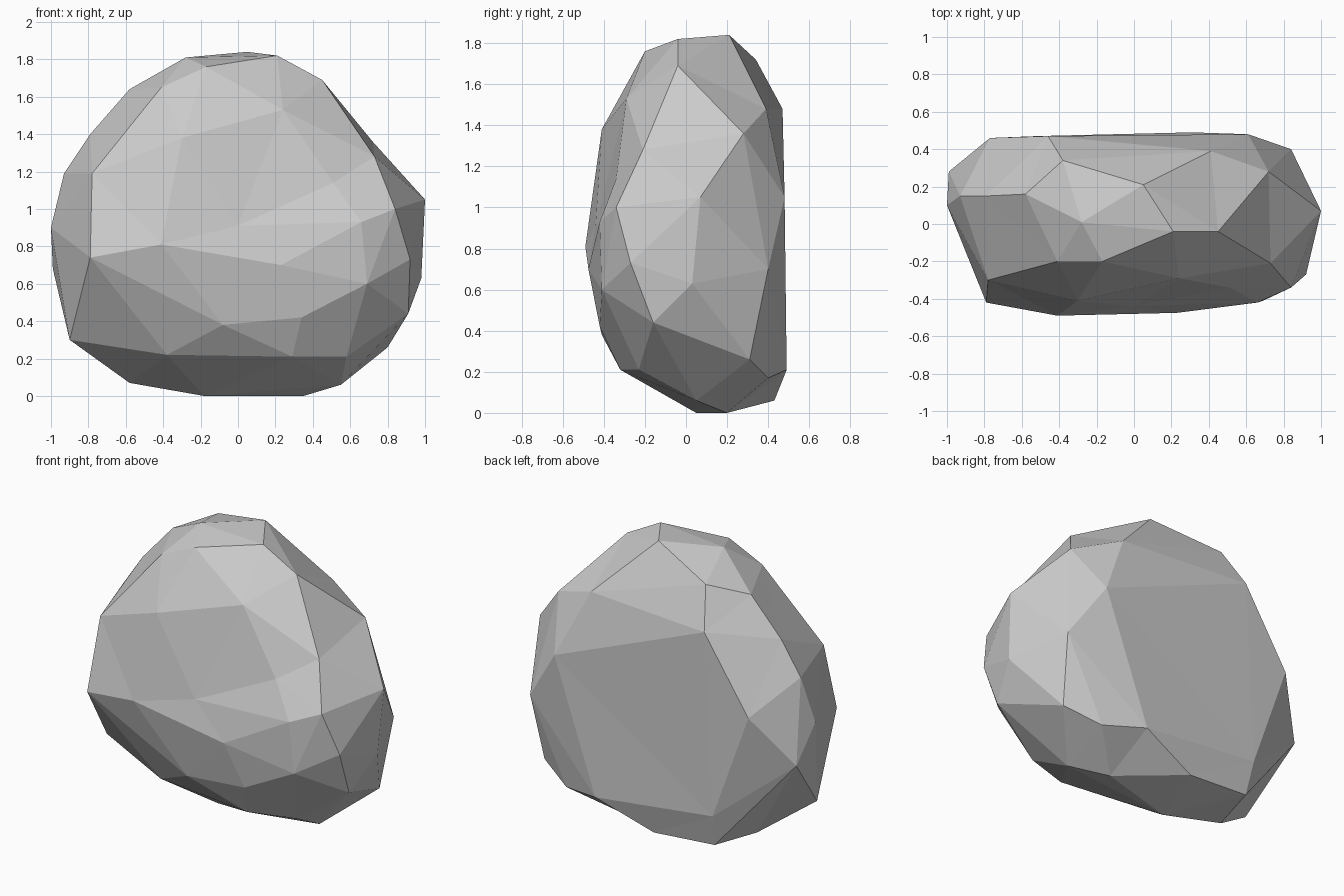
import bpy, bmesh
from mathutils import Vector

# Corner points of the boulder, by region
corners = [
    # crown
    (0.05, 0.21, 1.84), (0.21, -0.04, 1.82), (-0.28, 0.01, 1.81), (-0.38, 0.34, 1.72),
    (0.45, -0.04, 1.69), (-0.17, -0.20, 1.76), (-0.41, -0.20, 1.65), (-0.58, 0.16, 1.64),
    # front face, slightly hollow at the upper right
    (-0.78, -0.30, 1.19), (-0.30, -0.41, 1.38), (0.24, -0.29, 1.53), (0.51, -0.34, 1.14),
    (-0.79, -0.42, 0.74), (-0.41, -0.49, 0.81), (0.00, -0.44, 0.91), (0.23, -0.475, 0.70),
    (0.66, -0.42, 0.93), (0.69, -0.41, 0.60), (0.34, -0.42, 0.42), (-0.08, -0.41, 0.38),
    # right side
    (0.73, -0.21, 1.28), (0.84, -0.34, 1.00), (0.92, -0.27, 0.73), (1.00, 0.07, 1.05),
    (0.98, 0.03, 0.63), (0.91, -0.16, 0.44), (0.84, 0.40, 0.70), (0.72, 0.28, 1.36),
    (0.80, 0.31, 0.26),
    # left side
    (-0.79, 0.15, 1.40), (-0.93, 0.15, 1.19), (-1.00, 0.10, 0.90), (-0.99, 0.28, 0.68),
    (-0.90, -0.06, 0.30),
    # back face
    (0.41, 0.39, 1.48), (-0.46, 0.47, 1.48), (0.61, 0.48, 1.05), (-0.77, 0.46, 1.00),
    (0.31, 0.49, 0.21), (-0.52, 0.47, 0.30),
    # underside
    (0.58, -0.23, 0.21), (0.29, -0.32, 0.21), (-0.38, -0.25, 0.22), (0.55, 0.05, 0.06),
    (0.35, 0.20, 0.00), (-0.18, 0.05, 0.00), (-0.58, 0.10, 0.07), (-0.50, 0.42, 0.09),
    (-0.07, 0.43, 0.06), (0.58, 0.40, 0.17),
]


def inflate(co):
    """Push a point most of the way onto a sphere, so hollows also join the hull."""
    p = Vector((co[0], co[1] * 1.5, co[2] - 0.9))
    return p * p.length ** -0.7


# Hull of the inflated points, then every corner goes back to its true place
bm = bmesh.new()
home = {bm.verts.new(inflate(co)): co for co in corners}
bmesh.ops.convex_hull(bm, input=bm.verts[:])
bmesh.ops.recalc_face_normals(bm, faces=bm.faces[:])
for v, co in home.items():
    v.co = co
bmesh.ops.delete(bm, geom=[v for v in bm.verts if not v.link_faces], context='VERTS')

mesh = bpy.data.meshes.new("boulder")
bm.to_mesh(mesh)
bm.free()
boulder = bpy.data.objects.new("boulder", mesh)
bpy.context.collection.objects.link(boulder)
